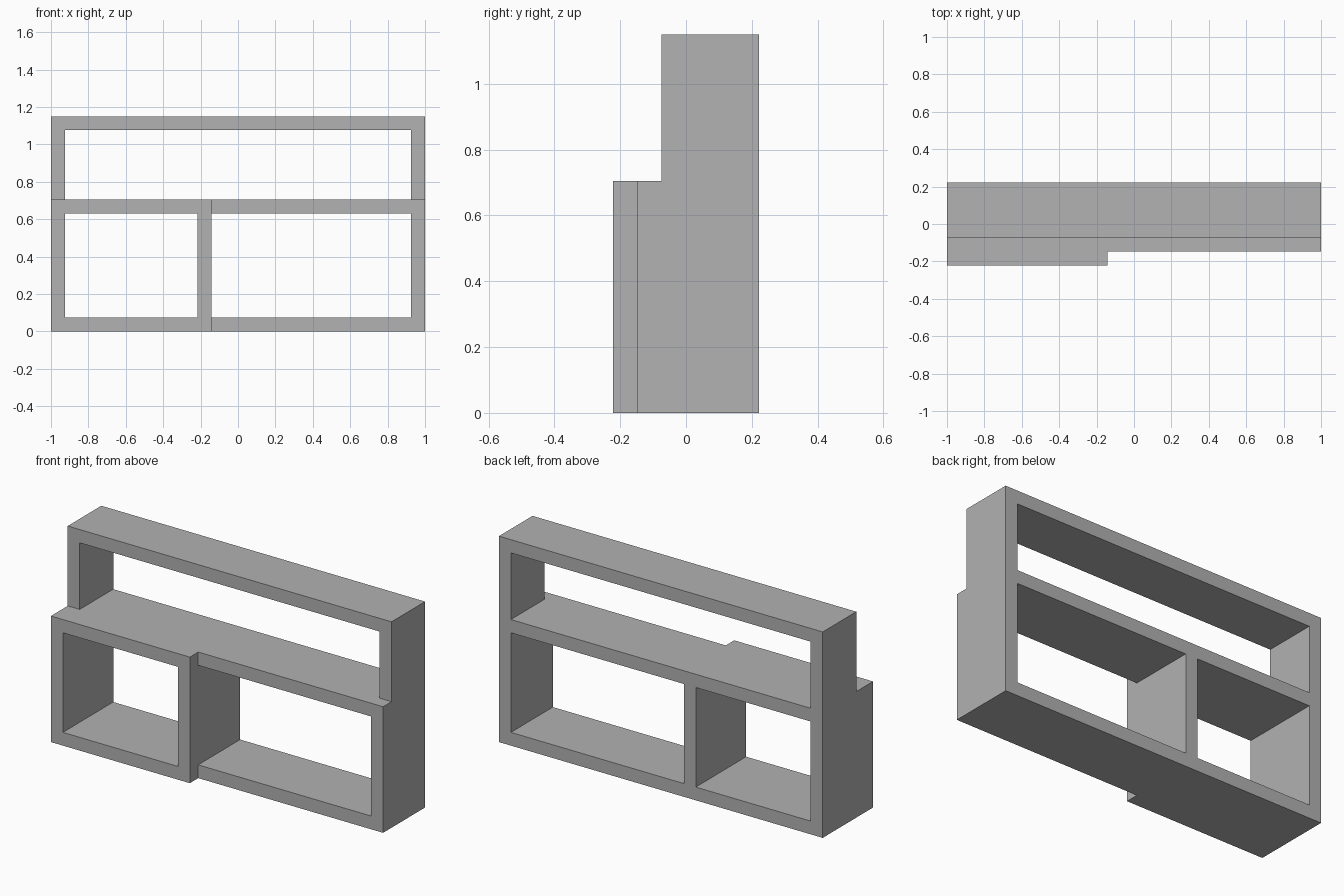
import bpy

cube = bpy.data.objects.get("Cube")
if cube:
    bpy.data.objects.remove(cube, do_unlink=True)

T = 0.074                  # board thickness
HEIGHT = 1.15
SHELF = 0.704              # top of the middle shelf
FRONT, BACK = -3 * T, 3 * T
DIVIDER = -0.142           # right-hand face of the divider
OVER = 0.2                 # how far cutters overshoot the body

grey = bpy.data.materials.new("matte grey")
grey.use_nodes = True
grey.diffuse_color = (0.445, 0.445, 0.445, 1)
grey.node_tree.nodes["Principled BSDF"].inputs["Base Color"].default_value = grey.diffuse_color


def box(name, x, y, z):
    """Box spanning the given (low, high) pairs."""
    spans = (x, y, z)
    bpy.ops.mesh.primitive_cube_add(size=1, location=[(a + b) / 2 for a, b in spans])
    obj = bpy.context.object
    obj.name = name
    obj.scale = [b - a for a, b in spans]
    bpy.ops.object.transform_apply(location=True, rotation=False, scale=True)
    obj.data.materials.append(grey)
    return obj


def cut(body, name, x, y, z):
    """Remove a box-shaped volume from the body."""
    cutter = box(name, x, y, z)
    cutter.hide_render = True
    mod = body.modifiers.new(name, 'BOOLEAN')
    mod.operation = 'DIFFERENCE'
    mod.solver = 'EXACT'
    mod.object = cutter
    bpy.context.view_layer.objects.active = body
    bpy.ops.object.modifier_apply(modifier=mod.name)
    bpy.data.objects.remove(cutter, do_unlink=True)


shelf_unit = box("shelf_unit", (-1, 1), (FRONT, BACK), (0, HEIGHT))

# Set the upper tier and the wide lower bay back from the front
cut(shelf_unit, "upper_setback", (-1 - OVER, 1 + OVER), (FRONT - OVER, -T), (SHELF, HEIGHT + OVER))
cut(shelf_unit, "bay_setback", (DIVIDER, 1 + OVER), (FRONT - OVER, -2 * T), (-OVER, SHELF + OVER))

# Open compartments, clear through from front to back
through = (FRONT - OVER, BACK + OVER)
cut(shelf_unit, "upper_opening", (-1 + T, 1 - T), through, (SHELF, HEIGHT - T))
cut(shelf_unit, "small_opening", (-1 + T, DIVIDER - T), through, (T, SHELF - T))
cut(shelf_unit, "wide_opening", (DIVIDER, 1 - T), through, (T, SHELF - T))
